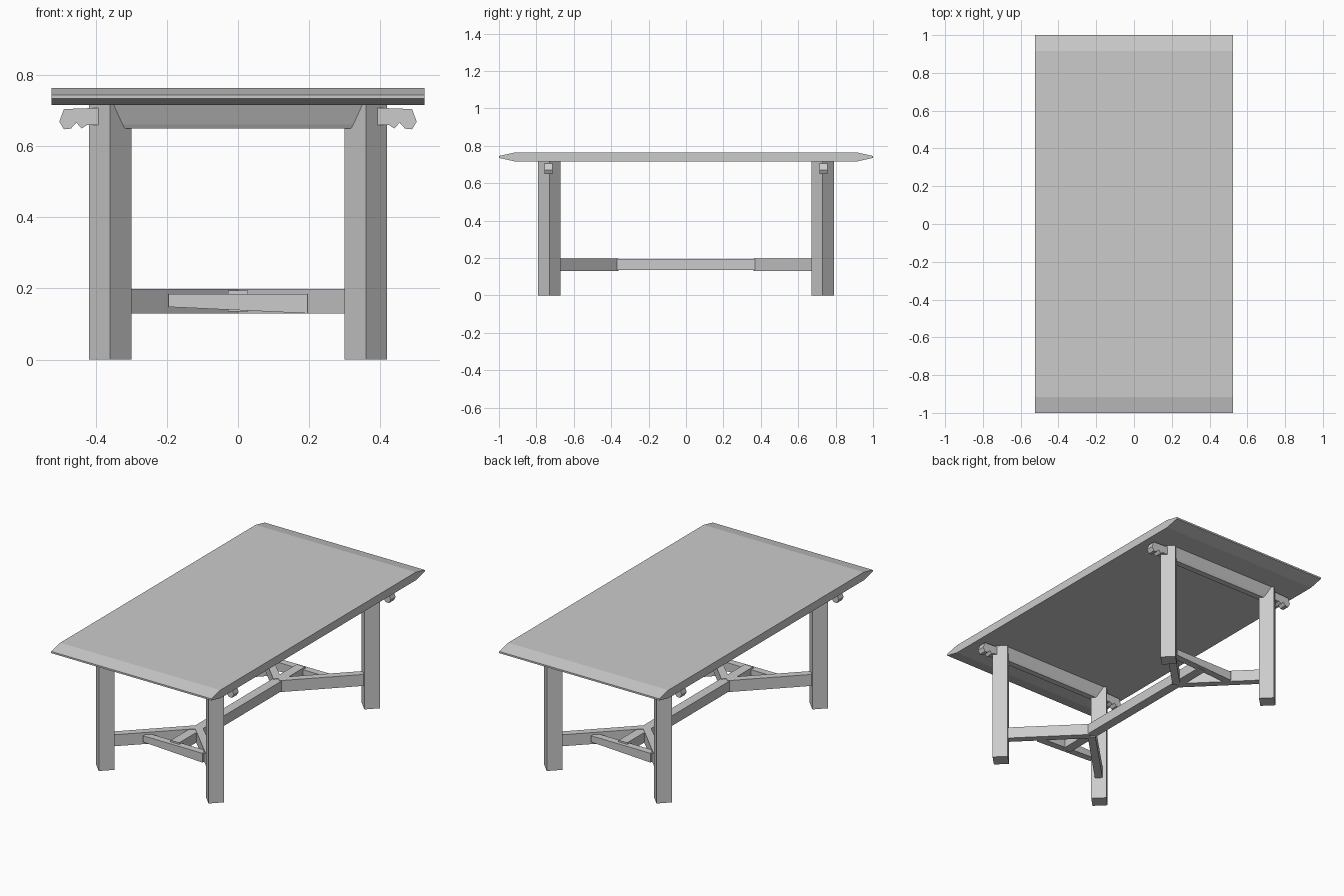
import bpy, bmesh, math
from mathutils import Vector, Matrix

cube = bpy.data.objects.get("Cube")
if cube:
    bpy.data.objects.remove(cube, do_unlink=True)

# One plain grey for the whole table
grey = bpy.data.materials.new("plain_grey")
grey.use_nodes = True
colour = (0.6, 0.6, 0.6, 1)
grey.diffuse_color = colour
grey.node_tree.nodes["Principled BSDF"].inputs["Base Color"].default_value = colour

X, Y, Z = Vector((1, 0, 0)), Vector((0, 1, 0)), Vector((0, 0, 1))


def prism(name, profile, u, v, start, path):
    """Extrude a flat profile, drawn on axes u and v from start, along path."""
    bm = bmesh.new()
    base = bm.faces.new([bm.verts.new(start + u * a + v * b) for a, b in profile])
    moved = bmesh.ops.extrude_face_region(bm, geom=[base])["geom"]
    bmesh.ops.translate(bm, vec=path, verts=[g for g in moved if isinstance(g, bmesh.types.BMVert)])
    bmesh.ops.recalc_face_normals(bm, faces=bm.faces)
    mesh = bpy.data.meshes.new(name)
    bm.to_mesh(mesh)
    bm.free()
    mesh.materials.append(grey)
    obj = bpy.data.objects.new(name, mesh)
    bpy.context.collection.objects.link(obj)
    return obj


def bar(name, a, b, width, low, high):
    """Straight level beam from a to b, both given as (x, y)."""
    start, end = Vector((*a, 0)), Vector((*b, 0))
    side = Z.cross((end - start).normalized())
    h = width / 2
    return prism(name, [(-h, low), (h, low), (h, high), (-h, high)], side, Z, start, end - start)


# Table top with both ends bevelled to a thin edge
half = [(0.915, 0.716), (1, 0.735), (1, 0.745), (0.915, 0.764)]
top_profile = half + [(-y, z) for y, z in reversed(half)]
prism("table_top", top_profile, Y, Z, X * -0.525, X * 1.05)

# Scrolled rail end, drawn outward from the leg
scroll = [(0.35, 0.71), (0.49, 0.705), (0.503, 0.67), (0.49, 0.648), (0.47, 0.65),
          (0.455, 0.667), (0.44, 0.65), (0.425, 0.66), (0.35, 0.66)]
diamond = [(0.06, 0), (0, 0.06), (-0.06, 0), (0, -0.06)]

for s, end in ((-1, "front"), (1, "back")):
    for m, side in ((1, "left"), (-1, "right")):
        # Legs stand cornerwise
        prism(f"{end}_{side}_leg", diamond, X, Y, Vector((m * 0.36, s * 0.73, 0)), Z * 0.717)
        # Diagonal stretcher arm from leg to centre beam
        bar(f"{end}_{side}_arm", (m * 0.34, s * 0.71), (m * 0.005, s * 0.375), 0.043, 0.13, 0.198)
        prism(f"{end}_{side}_rail_end", scroll, X * m, Z, Y * (s * 0.735 - 0.0225), Y * 0.045)
    # Top rail, narrower below
    rail = [(-0.05, 0.717), (0.05, 0.717), (0.025, 0.662), (0.018, 0.65), (-0.018, 0.65), (-0.025, 0.662)]
    prism(f"{end}_top_rail", rail, Y, Z, Vector((-0.36, s * 0.73, 0)), X * 0.72)
    # Short crossbar bridging the arms, its underside sloping
    cross = [(-0.195, 0.148), (0.195, 0.13), (0.195, 0.185), (-0.195, 0.185)]
    prism(f"{end}_crossbar", cross, X * -s, Z, Y * (s * 0.59 - 0.021), Y * 0.042)

# Long beam joining the two ends
bar("centre_beam", (0, -0.59), (0, 0.59), 0.056, 0.135, 0.195)
